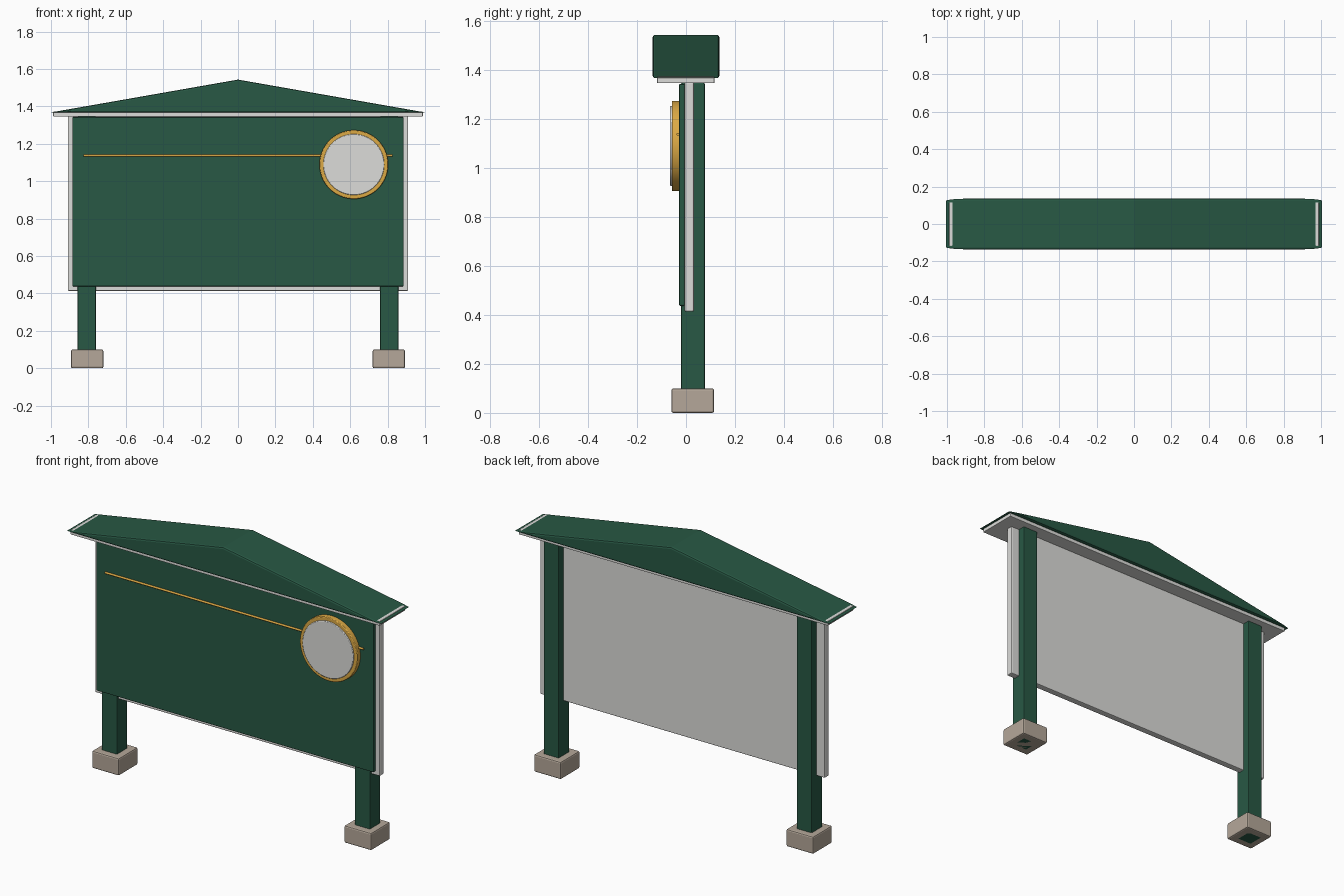
import bpy, bmesh, math

if "Cube" in bpy.data.objects:
    bpy.data.objects.remove(bpy.data.objects["Cube"])


def material(name, rgb):
    m = bpy.data.materials.new(name)
    m.diffuse_color = (*rgb, 1)
    m.use_nodes = True
    m.node_tree.nodes["Principled BSDF"].inputs["Base Color"].default_value = m.diffuse_color
    return m


GREEN = material("dark green paint", (0.021, 0.098, 0.058))
WHITE = material("off white board", (0.72, 0.72, 0.70))
GOLD = material("gold metal", (0.72, 0.40, 0.06))
STONE = material("grey brown stone", (0.46, 0.39, 0.32))


def finish(name, bm, mat, bevel):
    bmesh.ops.recalc_face_normals(bm, faces=bm.faces)
    mesh = bpy.data.meshes.new(name)
    bm.to_mesh(mesh)
    bm.free()
    mesh.materials.append(mat)
    ob = bpy.data.objects.new(name, mesh)
    bpy.context.collection.objects.link(ob)
    if bevel:
        mod = ob.modifiers.new("soft edges", 'BEVEL')
        mod.width = bevel
        mod.segments = 2
        mod.limit_method = 'ANGLE'
        mod.angle_limit = math.radians(30)
    return ob


def box(name, x, y, z, mat, bevel=0.006):
    """Box given by its (min, max) range on each axis."""
    bm = bmesh.new()
    bmesh.ops.create_cube(bm, size=1)
    for v in bm.verts:
        for i, (lo, hi) in enumerate((x, y, z)):
            v.co[i] = hi if v.co[i] > 0 else lo
    return finish(name, bm, mat, bevel)


def cylinder(name, radius, depth, loc, axis_rot, mat, sides, bevel=0.0):
    bpy.ops.mesh.primitive_cylinder_add(vertices=sides, radius=radius, depth=depth,
                                        location=loc, rotation=axis_rot)
    ob = bpy.context.object
    ob.name = name
    ob.data.materials.append(mat)
    if bevel:
        mod = ob.modifiers.new("soft edges", 'BEVEL')
        mod.width = bevel
        mod.segments = 2
        mod.limit_method = 'ANGLE'
    bpy.ops.object.shade_smooth_by_angle(angle=math.radians(35))
    return ob


# Posts on stone feet, one pair per side
for side, s in (("left", -1), ("right", 1)):
    box(f"{side}_foot", sorted((s * 0.72, s * 0.893)), (-0.06, 0.115), (0, 0.10), STONE, 0.008)
    box(f"{side}_post", sorted((s * 0.76, s * 0.857)), (-0.02, 0.077), (0, 1.347), GREEN, 0.005)

# Pale backing board with the green sign panel in front
box("backing_board", (-0.91, 0.91), (-0.006, 0.033), (0.413, 1.35), WHITE)
box("sign_panel", (-0.886, 0.886), (-0.029, -0.004), (0.437, 1.343), GREEN)

# Eave board; its ends show just through the thin roof tips
box("eave_board", (-0.988, 0.988), (-0.118, 0.116), (1.346, 1.373), WHITE, 0.003)

# Gabled roof prism
bm = bmesh.new()
profile = [(-1.01, 1.366), (1.01, 1.366), (0, 1.543)]
face = bm.faces.new([bm.verts.new((x, -0.136, z)) for x, z in profile])
ext = bmesh.ops.extrude_face_region(bm, geom=[face])
for v in ext["geom"]:
    if isinstance(v, bmesh.types.BMVert):
        v.co.y = 0.136
finish("roof", bm, GREEN, 0.010)

# Thin gold rule across the panel, and the round badge over it
cylinder("gold_rule", 0.006, 1.65, (0, -0.033, 1.137), (0, math.pi / 2, 0), GOLD, 12)
cylinder("badge_rim", 0.184, 0.034, (0.619, -0.041, 1.089), (math.pi / 2, 0, 0), GOLD, 64, 0.004)
cylinder("badge_face", 0.163, 0.02, (0.619, -0.055, 1.089), (math.pi / 2, 0, 0), WHITE, 64, 0.003)
